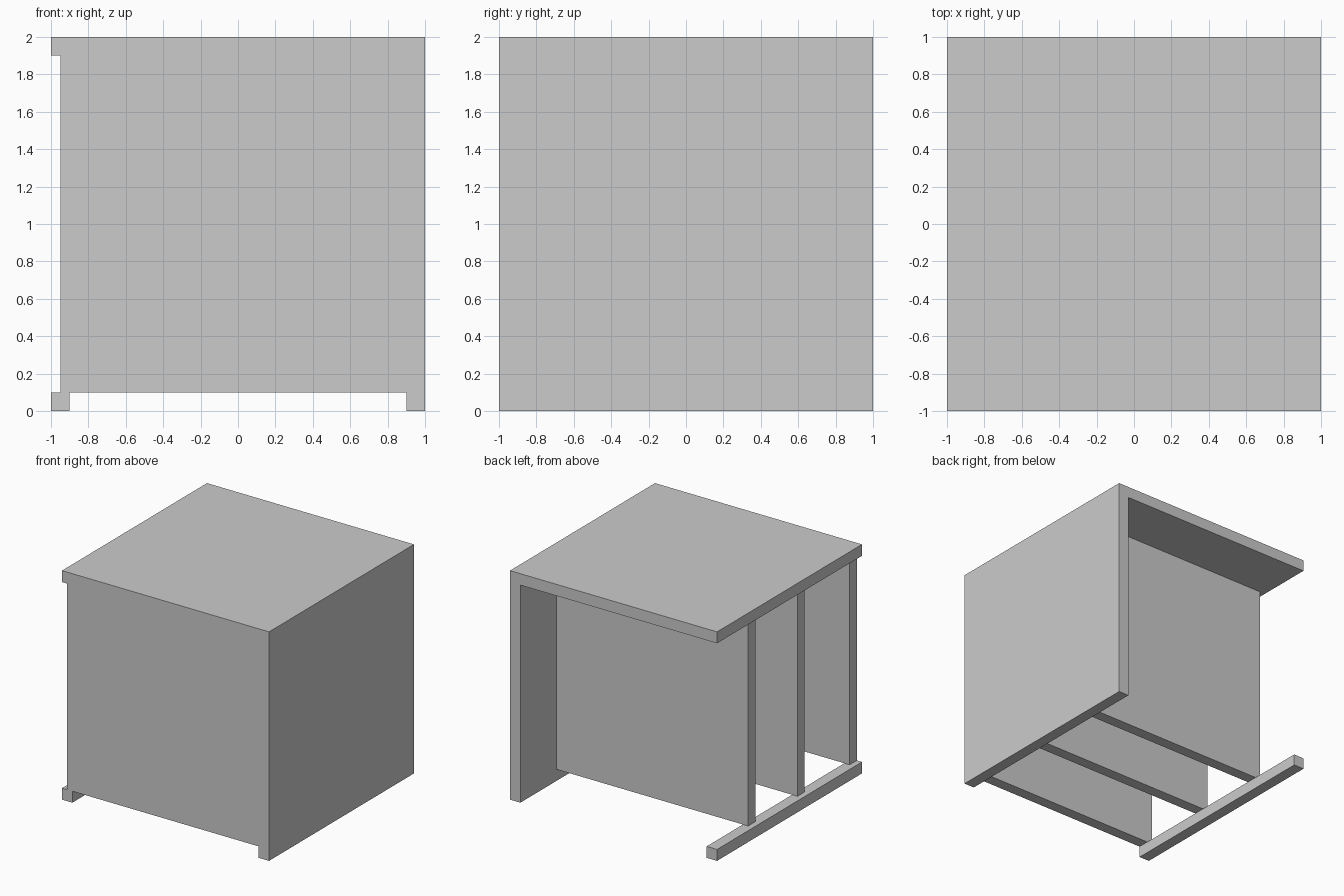
import bpy

if "Cube" in bpy.data.objects:
    bpy.data.objects.remove(bpy.data.objects["Cube"])


def box(name, x, y, z):
    """Axis-aligned board from (min, max) ranges."""
    bpy.ops.mesh.primitive_cube_add(
        size=1, location=[(a + b) / 2 for a, b in (x, y, z)])
    ob = bpy.context.object
    ob.name = name
    ob.scale = [b - a for a, b in (x, y, z)]
    bpy.ops.object.transform_apply(location=False, rotation=False, scale=True)
    return ob


T = 0.1  # board thickness

# Outer frame: top, right side and lower left rail
box("top_panel", (-1, 1), (-1, 1), (2 - T, 2))
box("right_side_panel", (1 - T, 1), (-1, 1), (0, 2 - T))
box("left_bottom_rail", (-1, -1 + T), (-1, 1), (0, T))

# Upright boards between the rail and the top, front to back
for name, y in (("front_panel", -1), ("middle_divider", -0.28), ("back_divider", 0.4)):
    box(name, (-0.95, 1 - T), (y, y + T), (T, 2 - T))
